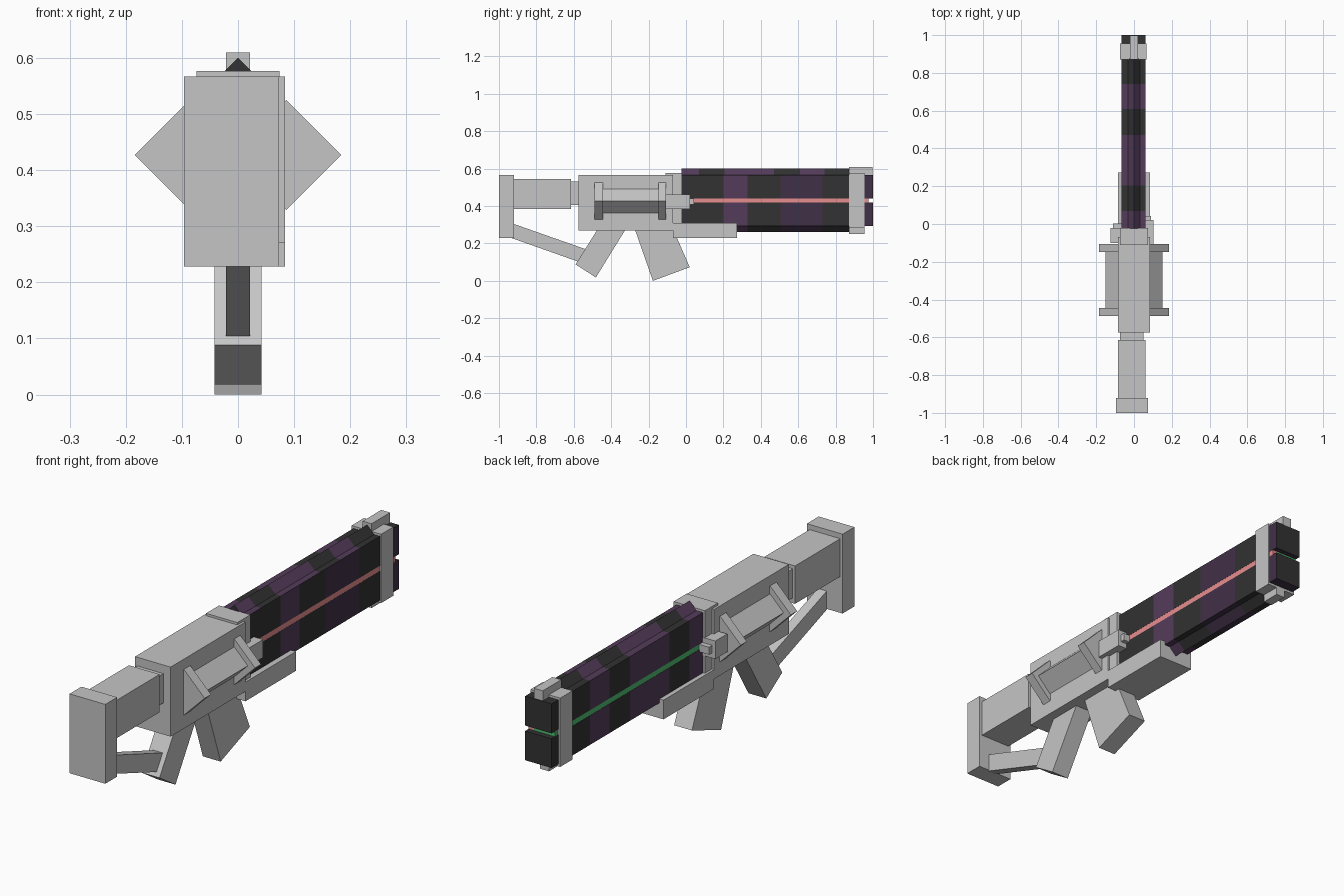
import bpy
import bmesh
from mathutils import Vector

if "Cube" in bpy.data.objects:
    bpy.data.objects.remove(bpy.data.objects["Cube"], do_unlink=True)


def material(name, rgb):
    m = bpy.data.materials.new(name)
    m.use_nodes = True
    m.diffuse_color = (*rgb, 1)
    m.node_tree.nodes["Principled BSDF"].inputs["Base Color"].default_value = (*rgb, 1)
    return m


GREY = material("light grey", (0.56, 0.56, 0.56))
BLACK = material("black", (0.032, 0.032, 0.032))
PURPLE = material("purple", (0.088, 0.045, 0.102))
DARK = material("dark purple", (0.053, 0.030, 0.063))
PINK = material("pink glow", (0.80, 0.27, 0.27))
GREEN = material("green glow", (0.08, 0.52, 0.17))


def prism(name, profile, axis, cuts, mats=(GREY,), rule=None):
    """Sweep a profile along x (points are y, z) or y (points are x, z), with a ring at each cut."""
    bm = bmesh.new()
    rings = []
    for c in cuts:
        rings.append([bm.verts.new((c, a, b) if axis == "x" else (a, c, b)) for a, b in profile])
    n = len(profile)
    for r0, r1 in zip(rings, rings[1:]):
        for i in range(n):
            j = (i + 1) % n
            bm.faces.new((r0[i], r0[j], r1[j], r1[i]))
    bm.faces.new(rings[0])
    bm.faces.new(rings[-1])
    bmesh.ops.recalc_face_normals(bm, faces=bm.faces)
    if rule:
        for f in bm.faces:
            f.material_index = rule(f.calc_center_median(), f.normal)
    mesh = bpy.data.meshes.new(name)
    bm.to_mesh(mesh)
    bm.free()
    for m in mats:
        mesh.materials.append(m)
    ob = bpy.data.objects.new(name, mesh)
    bpy.context.collection.objects.link(ob)
    return ob


def box(name, x, y, z, mat=GREY):
    return prism(name, [(x[0], z[0]), (x[1], z[0]), (x[1], z[1]), (x[0], z[1])], "y", y, (mat,))


def diamond(name, x, z, r, cuts, **kw):
    return prism(name, [(x - r, z), (x, z - r), (x + r, z), (x, z + r)], "y", cuts, **kw)


# Stock
box("butt_plate", (-0.096, 0.073), (-1.0, -0.92), (0.228, 0.567))
box("stock_tube", (-0.085, 0.06), (-0.92, -0.615), (0.383, 0.545))
box("stock_neck", (-0.074, 0.05), (-0.62, -0.57), (0.405, 0.53))
prism("stock_strut", [(-0.95, 0.235), (-0.92, 0.304), (-0.53, 0.167), (-0.56, 0.097)], "x", (-0.021, 0.021))

# Receiver, grip and magazine
box("receiver", (-0.084, 0.084), (-0.575, -0.07), (0.27, 0.567))
box("barrel_collar", (-0.074, 0.074), (-0.11, -0.022), (0.29, 0.577))
box("fore_end", (-0.084, 0.084), (-0.07, 0.272), (0.228, 0.31))
prism("grip", [(-0.59, 0.088), (-0.47, 0.28), (-0.32, 0.28), (-0.482, 0.018)], "x", (-0.042, 0.042))
prism("magazine", [(-0.275, 0.28), (-0.07, 0.28), (0.02, 0.073), (-0.177, 0.0)], "x", (-0.042, 0.042))

# Diamond rails on both flanks
for side, s in (("left", 1), ("right", -1)):
    diamond(side + "_rail_bar", s * 0.086, 0.427, 0.064, (-0.45, -0.14))
    diamond(side + "_rail_rear_flange", s * 0.086, 0.427, 0.098, (-0.488, -0.445))
    diamond(side + "_rail_front_flange", s * 0.086, 0.427, 0.098, (-0.148, -0.107))

# Side knobs
box("left_knob", (0.05, 0.103), (-0.112, 0.022), (0.385, 0.462))
box("left_knob_tip", (0.055, 0.09), (0.02, 0.042), (0.408, 0.44))
box("right_knob", (-0.125, -0.05), (-0.1, -0.02), (0.385, 0.462))
box("right_knob_tip", (-0.11, -0.055), (-0.022, 0.002), (0.408, 0.44))

# Barrel colour bands: end position and colour index of each (black, purple, dark purple)
LEFT_BANDS = [(0.2, 0), (0.33, 1), (0.505, 0), (0.73, 2), (0.9, 0), (1.1, 2)]
TOP_BANDS = [(0.07, 1), (0.205, 0), (0.47, 1), (0.61, 0), (0.74, 1), (1.1, 0)]
BARREL_MATS = (BLACK, PURPLE, DARK)


def band_rule(centre, normal):
    if abs(normal.y) > 0.9:
        return 0
    use_left = normal.x > 0.9 or normal.z < -0.5
    for end, index in (LEFT_BANDS if use_left else TOP_BANDS):
        if centre.y < end:
            return index
    return 0


def band_cuts(start, end):
    ends = {e for e, _ in LEFT_BANDS + TOP_BANDS if start < e < end}
    return sorted(ends | {start, end})


# Barrel halves with a slot between, and a ridge above and below
for name, z0, z1 in (("upper_barrel", 0.441, 0.567), ("lower_barrel", 0.293, 0.418)):
    prism(name, [(-0.065, z0), (0.06, z0), (0.06, z1), (-0.065, z1)], "y",
          band_cuts(-0.025, 1.0), BARREL_MATS, band_rule)
for name, z in (("upper_ridge", 0.564), ("lower_ridge", 0.296)):
    diamond(name, 0.0, z, 0.036, band_cuts(-0.025, 0.875), mats=BARREL_MATS, rule=band_rule)

# Glowing strips in the slot
box("green_strip", (-0.064, 0.035), (-0.025, 0.977), (0.418, 0.441), GREEN)
box("pink_strip", (0.035, 0.0595), (-0.025, 0.977), (0.418, 0.441), PINK)

# Muzzle clamp
box("muzzle_clamp", (-0.074, 0.066), (0.872, 0.955), (0.283, 0.577))
box("front_sight", (-0.021, 0.021), (0.872, 0.997), (0.565, 0.61))
box("clamp_foot", (-0.021, 0.021), (0.872, 0.955), (0.25, 0.29))
